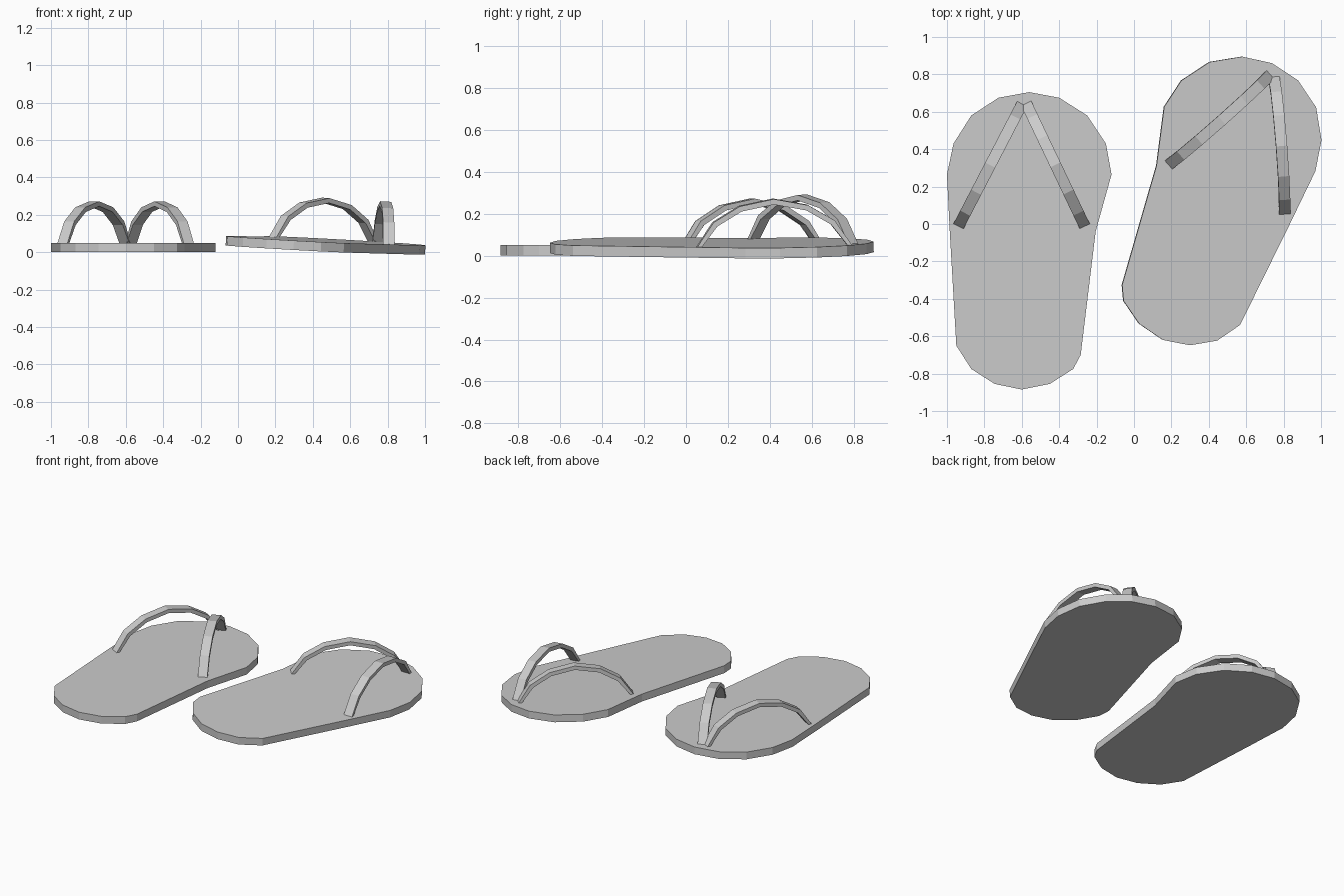
import bpy, bmesh
from math import radians
from mathutils import Matrix, Vector

cube = bpy.data.objects.get("Cube")
if cube:
    bpy.data.objects.remove(cube, do_unlink=True)

# Single flat colour
grey = bpy.data.materials.new("plain_grey")
grey.use_nodes = True
COLOUR = (0.6, 0.6, 0.6, 1)
grey.diffuse_color = COLOUR
grey.node_tree.nodes["Principled BSDF"].inputs["Base Color"].default_value = COLOUR

SOLE_TOP = 0.05
SOLE = [(-0.56, 0.705), (-0.40, 0.675), (-0.25, 0.58), (-0.15, 0.43),
        (-0.12, 0.265), (-0.205, -0.04), (-0.285, -0.70), (-0.325, -0.775),
        (-0.45, -0.855), (-0.60, -0.885), (-0.745, -0.855), (-0.87, -0.775),
        (-0.95, -0.65), (-0.985, -0.04), (-1.0, 0.265), (-0.965, 0.43),
        (-0.87, 0.58), (-0.725, 0.675)]
# Strap arch: fraction along the span, height above the sole
ARCH = [(0, -0.005), (0.11, 0.115), (0.28, 0.19), (0.5, 0.222),
        (0.72, 0.19), (0.89, 0.115), (1, -0.005)]
STRAP_WIDTH, STRAP_THICK = 0.06, 0.026


def finish(name, bm, matrix):
    bm.transform(matrix)
    bmesh.ops.recalc_face_normals(bm, faces=bm.faces)
    mesh = bpy.data.meshes.new(name)
    bm.to_mesh(mesh)
    bm.free()
    mesh.materials.append(grey)
    bpy.context.collection.objects.link(bpy.data.objects.new(name, mesh))


def sole(name, matrix):
    bm = bmesh.new()
    base = bm.faces.new([bm.verts.new((x, y, 0)) for x, y in SOLE])
    top = bmesh.ops.extrude_face_region(bm, geom=[base], use_keep_orig=True)["geom"]
    verts = [v for v in top if isinstance(v, bmesh.types.BMVert)]
    bmesh.ops.translate(bm, vec=(0, 0, SOLE_TOP), verts=verts)
    finish(name, bm, matrix)


def strap(name, heel_end, toe_end, matrix):
    a, b = Vector((*heel_end, SOLE_TOP)), Vector((*toe_end, SOLE_TOP))
    span = b - a
    along = span.normalized()
    side = along.cross(Vector((0, 0, 1))) * STRAP_WIDTH / 2
    path = [a + span * t + Vector((0, 0, h)) for t, h in ARCH]
    bm = bmesh.new()
    rings = []
    for i, p in enumerate(path):
        tangent = path[min(i + 1, len(path) - 1)] - path[max(i - 1, 0)]
        inward = side.cross(tangent).normalized() * STRAP_THICK
        if inward.dot(a + span / 2 - p) < 0:
            inward = -inward
        if i in (0, len(path) - 1):
            inward.z = 0  # feet sit flat in the sole
        rings.append([bm.verts.new(q) for q in
                      (p - side, p + side, p + side + inward, p - side + inward)])
    for r, s in zip(rings, rings[1:]):
        for k in range(4):
            n = (k + 1) % 4
            bm.faces.new((r[k], r[n], s[n], s[k]))
    bm.faces.new(rings[0])
    bm.faces.new(rings[-1])
    finish(name, bm, matrix)


# The left sandal is the right one mirrored, turned outward and slightly tipped
left = (Matrix.Translation((-0.055, 0.43, 0.055))
        @ Matrix.Rotation(radians(0.75), 4, "X")
        @ Matrix.Rotation(radians(3.2), 4, "Y")
        @ Matrix.Rotation(radians(-23), 4, "Z")
        @ Matrix.Scale(-1, 4, (1, 0, 0)))
# Cancel the height shift caused by tipping about the origin before moving
left = Matrix.Translation((0, 0, -0.009)) @ left

for label, matrix in (("right", Matrix.Identity(4)), ("left", left)):
    sole(label + "_sole", matrix)
    strap(label + "_outer_strap", (-0.94, -0.015), (-0.597, 0.645), matrix)
    strap(label + "_inner_strap", (-0.262, -0.015), (-0.578, 0.648), matrix)
